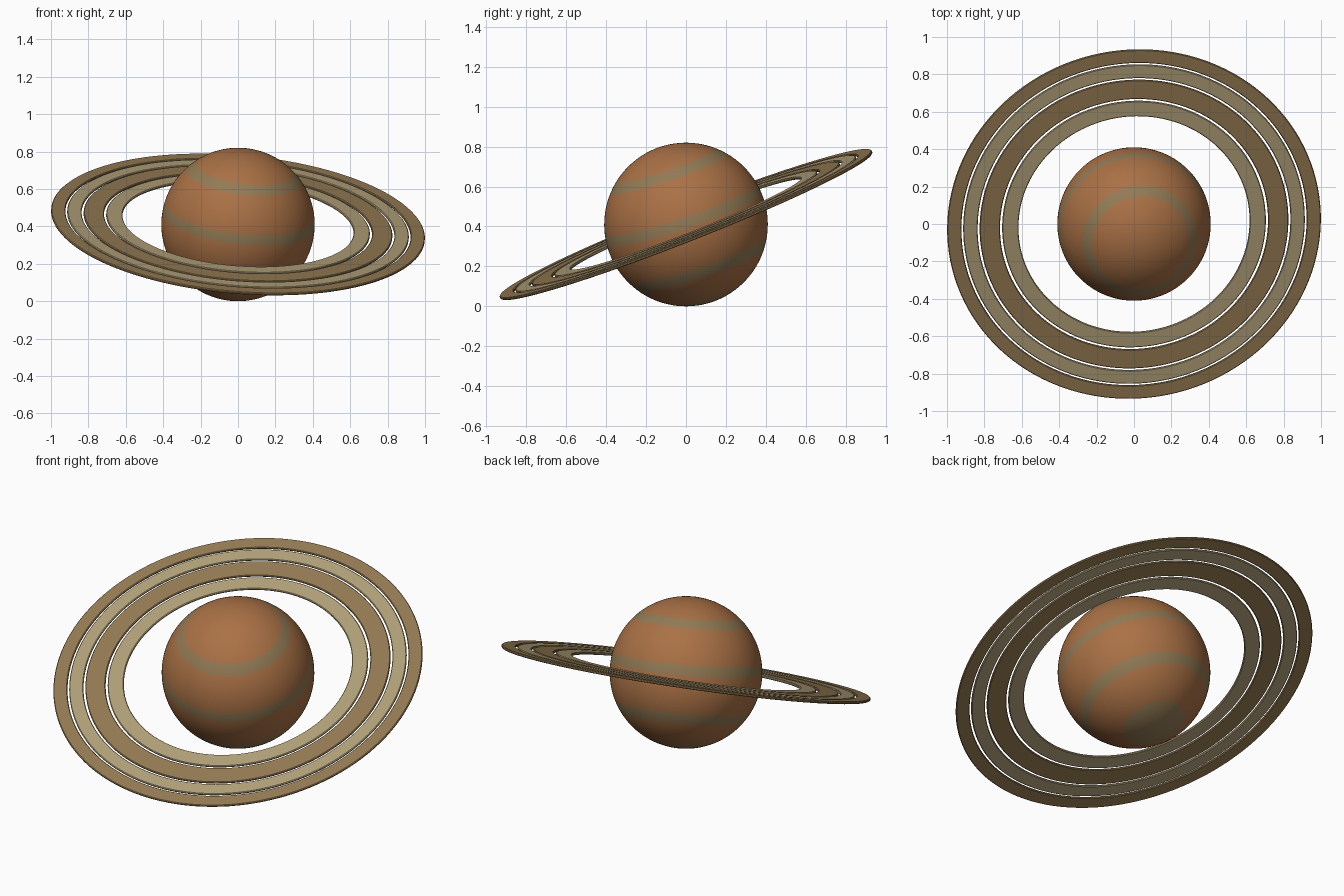
import bpy, bmesh, math
from mathutils import Vector, Matrix

if "Cube" in bpy.data.objects:
    bpy.data.objects.remove(bpy.data.objects["Cube"])

R = 0.41
CENTER = Vector((0, 0, R))


def material(name, rgb):
    m = bpy.data.materials.new(name)
    m.diffuse_color = (*rgb, 1)
    m.use_nodes = True
    m.node_tree.nodes["Principled BSDF"].inputs["Base Color"].default_value = m.diffuse_color
    return m


ORANGE = material("rust orange", (0.40, 0.165, 0.06))
OLIVE = material("olive band", (0.29, 0.195, 0.09))
PALE = material("pale ring", (0.44, 0.35, 0.19))
BROWN = material("brown ring", (0.30, 0.195, 0.085))


def tilted(axis):
    """Placement at the planet centre with local z along the given axis."""
    rot = Vector((0, 0, 1)).rotation_difference(Vector(axis).normalized())
    return Matrix.Translation(CENTER) @ rot.to_matrix().to_4x4()


def lathe(name, profile, axis, mats, closed, pick=lambda z: 0, segs=128):
    """Spin (radius, z) points round the axis; pick gives the material by local height."""
    bm = bmesh.new()
    vs = [bm.verts.new((r, 0, z)) for r, z in profile]
    edges = [bm.edges.new(p) for p in zip(vs, vs[1:])]
    if closed:
        edges.append(bm.edges.new((vs[-1], vs[0])))
    bmesh.ops.spin(bm, geom=vs + edges, cent=(0, 0, 0), axis=(0, 0, 1),
                   angle=2 * math.pi, steps=segs, use_merge=True)
    bmesh.ops.remove_doubles(bm, verts=bm.verts, dist=1e-5)
    bmesh.ops.recalc_face_normals(bm, faces=bm.faces)
    for f in bm.faces:
        f.material_index = pick(f.calc_center_median().z)
    me = bpy.data.meshes.new(name)
    bm.to_mesh(me)
    bm.free()
    for m in mats:
        me.materials.append(m)
    ob = bpy.data.objects.new(name, me)
    ob.matrix_world = tilted(axis)
    bpy.context.collection.objects.link(ob)
    bpy.ops.object.select_all(action='DESELECT')
    ob.select_set(True)
    bpy.context.view_layer.objects.active = ob
    bpy.ops.object.shade_smooth_by_angle(angle=math.radians(40))
    return ob


# Planet: sphere with edge loops on the band borders (angles from the north pole)
BANDS = [(39.5, 48.7), (78.5, 86.5), (117, 126.5), (155, 180)]
borders = [0] + [a for b in BANDS for a in b]
angles = [0]
for a, b in zip(borders, borders[1:]):
    n = max(1, round((b - a) / 3))
    angles += [a + (b - a) * i / n for i in range(1, n + 1)]
profile = [(R * math.sin(math.radians(a)), R * math.cos(math.radians(a))) for a in angles]


def band(z):
    a = math.degrees(math.acos(max(-1, min(1, z / R))))
    return int(any(lo < a < hi for lo, hi in BANDS))


lathe("planet", profile, (0.12, -0.335, 1), [ORANGE, OLIVE], False, band)

# Rings: four thin flat hoops with slightly eased edges
H, E = 0.007, 0.004
RINGS = [("inner_ring", 0.620, 0.707, PALE), ("broad_ring", 0.719, 0.828, BROWN),
         ("middle_ring", 0.839, 0.916, PALE), ("outer_ring", 0.926, 1.002, BROWN)]
for name, r0, r1, mat in RINGS:
    section = [(r0, -H + E), (r0 + E, -H), (r1 - E, -H), (r1, -H + E),
               (r1, H - E), (r1 - E, H), (r0 + E, H), (r0, H - E)]
    lathe(name, section, (0.086, -0.393, 1), [mat], True)
